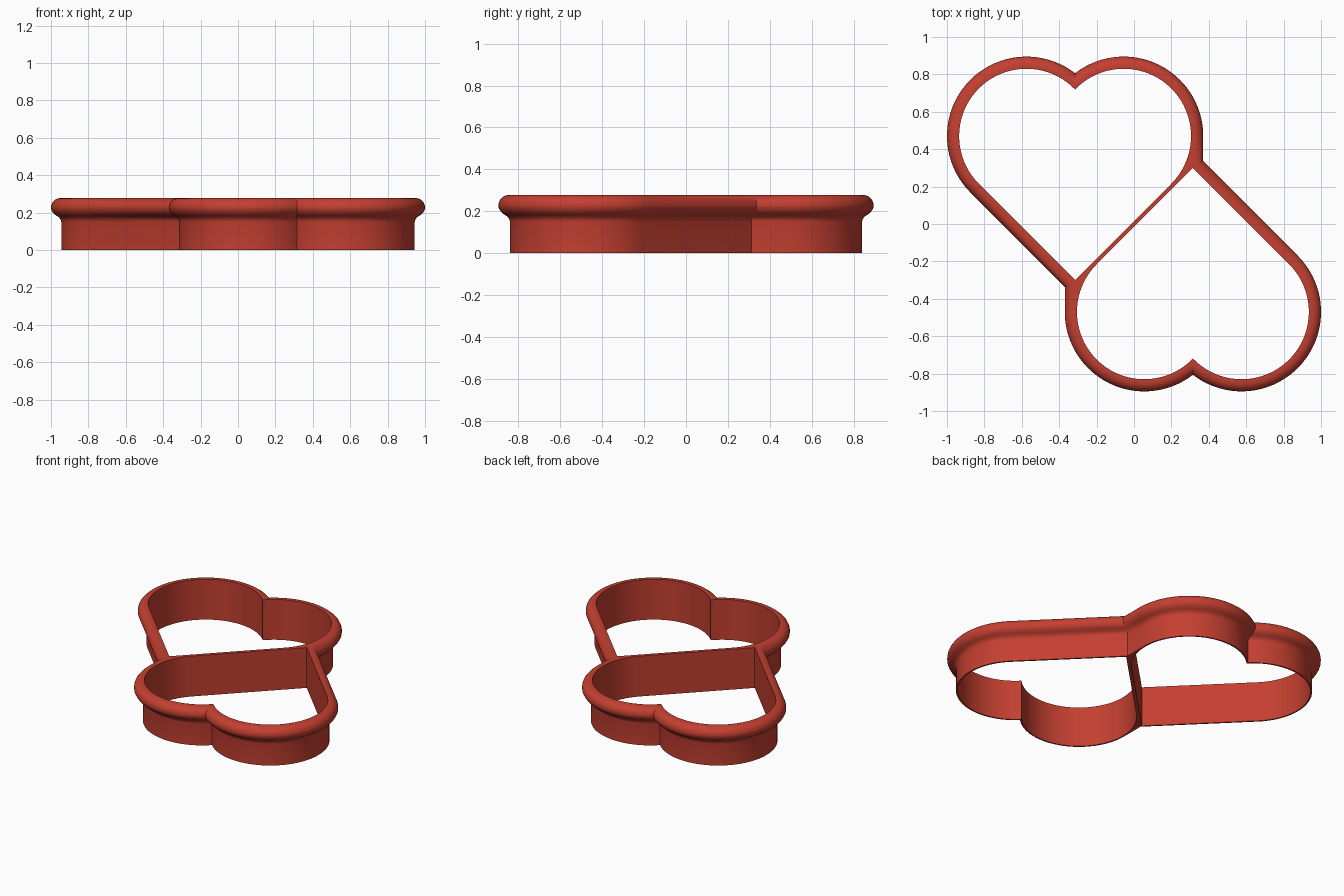
import bpy, bmesh, math

if "Cube" in bpy.data.objects:
    bpy.data.objects.remove(bpy.data.objects["Cube"])

R = 0.36                      # inner lobe radius
HALF = 0.26                   # half the spacing of the two lobes
CX, CY = 0.315, 0.47          # heart centre line and lobe height
S2 = math.sqrt(2)
ARC = 40


def arc(cx, cy, r, a0, a1):
    return [(cx + r * math.cos(a0 + (a1 - a0) * i / ARC),
             cy + r * math.sin(a0 + (a1 - a0) * i / ARC)) for i in range(ARC + 1)]


def lobes(r, end):
    """Two lobes of the upper heart, clockwise, meeting in a notch."""
    n = math.acos(HALF / r)
    left = arc(-CX - HALF, CY, r, math.radians(225), n - 2 * math.pi + 2 * math.pi)
    right = arc(-CX + HALF, CY, r, math.pi - n, end)
    return left + right[1:]


def turned(pts):
    return [(-x, -y) for x, y in pts]


def outline(r):
    """Outer contour of both joined hearts at lobe radius r."""
    x = CX - HALF - r
    corner = (x, CY - CX - HALF - r * S2 - x)
    half = [corner] + lobes(r, 0.0)
    return half + turned(half)


def hole():
    """Opening of the upper heart, with its pointed tip."""
    tip = (-CX, CY - HALF - R * S2)
    return [tip] + lobes(R, math.radians(-45))


bm = bmesh.new()


def ring(pts, z):
    vs = [bm.verts.new((x, y, z)) for x, y in pts]
    return vs


def skin(a, b):
    n = len(a)
    for i in range(n):
        j = (i + 1) % n
        bm.faces.new((a[i], a[j], b[j], b[i]))


def loop_edges(vs):
    return [bm.edges.get((vs[i], vs[(i + 1) % len(vs)])) for i in range(len(vs))]


# outer wall profile (radius, height): thin blade, concave fillet, rounded grip rim
H = 0.278
profile = [(0.37, 0), (0.37, 0.15), (0.373, 0.163), (0.382, 0.175), (0.396, 0.184)]
profile += [(0.408, 0.192), (0.418, 0.205), (0.424, 0.218)]
profile += [(0.375 + 0.05 * math.cos(a), 0.228 + 0.05 * math.sin(a))
            for a in [math.radians(d) for d in range(0, 91, 15)]]
outer = [ring(outline(r), z) for r, z in profile]
for a, b in zip(outer, outer[1:]):
    skin(a, b)

# the two heart openings, leaving a thin shared divider
bottom, top = loop_edges(outer[0]), loop_edges(outer[-1])
for pts in (hole(), turned(hole())):
    low, high = ring(pts, 0), ring(pts, H)
    skin(high, low)
    bottom += loop_edges(low)
    top += loop_edges(high)

# cutting edge below and flat rim above
for edges in (bottom, top):
    bmesh.ops.triangle_fill(bm, edges=edges, use_beauty=True, normal=(0, 0, 1))
bmesh.ops.recalc_face_normals(bm, faces=bm.faces[:])

mesh = bpy.data.meshes.new("double_heart_cutter")
bm.to_mesh(mesh)
bm.free()
cutter = bpy.data.objects.new("double_heart_cutter", mesh)
bpy.context.collection.objects.link(cutter)

red = bpy.data.materials.new("brick red")
red.diffuse_color = (0.55, 0.05, 0.03, 1)
red.use_nodes = True
red.node_tree.nodes["Principled BSDF"].inputs["Base Color"].default_value = red.diffuse_color
mesh.materials.append(red)

bpy.context.view_layer.objects.active = cutter
cutter.select_set(True)
bpy.ops.object.shade_smooth_by_angle(angle=math.radians(30))
